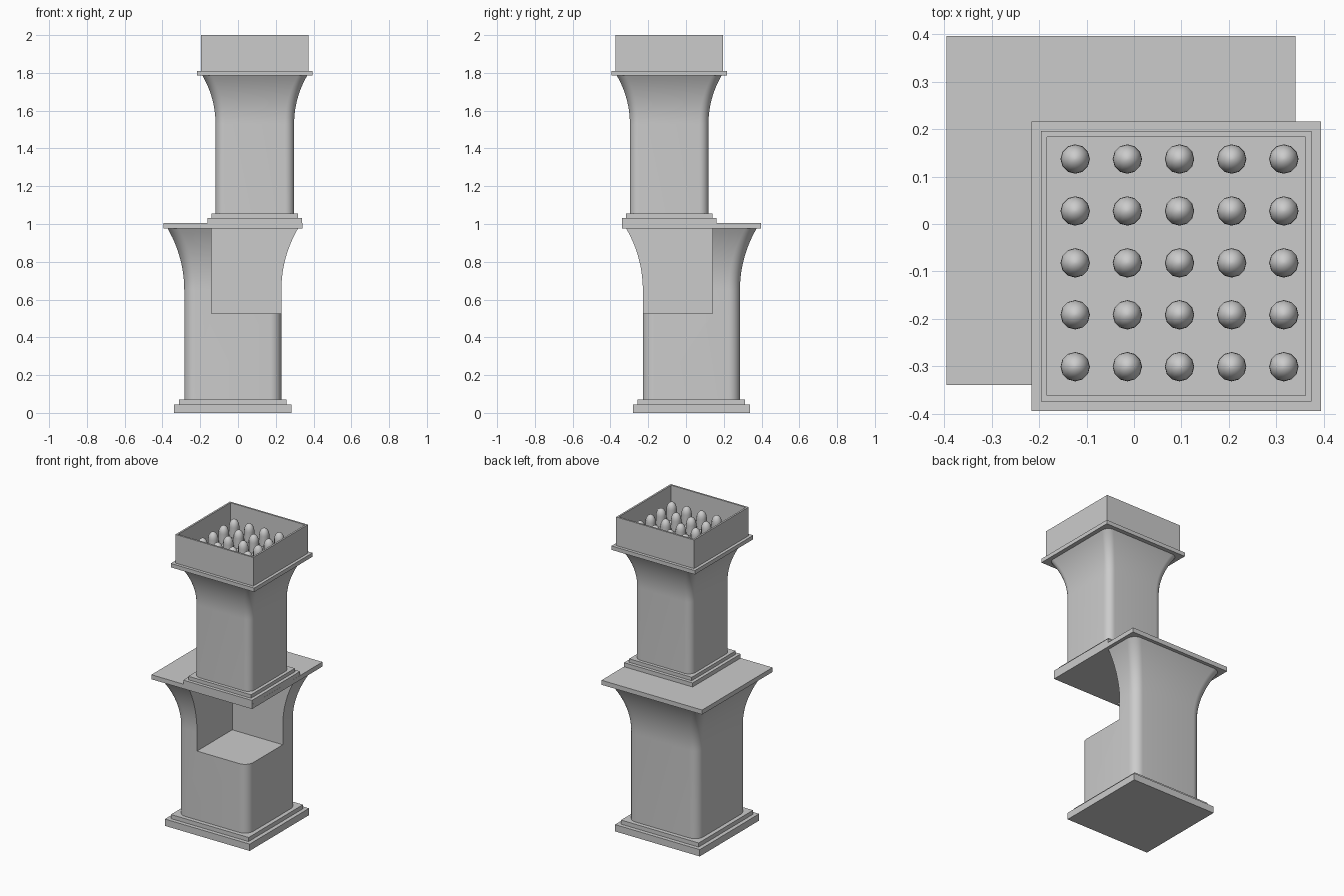
import bpy, bmesh, math

if "Cube" in bpy.data.objects:
    bpy.data.objects.remove(bpy.data.objects["Cube"])

LOWER = (-0.0275, 0.0285)   # centre of the lower pillar
UPPER = (0.089, -0.089)     # centre of the upper pillar


def make_object(name, bm, smooth=False):
    bmesh.ops.recalc_face_normals(bm, faces=bm.faces)
    mesh = bpy.data.meshes.new(name)
    bm.to_mesh(mesh)
    bm.free()
    ob = bpy.data.objects.new(name, mesh)
    bpy.context.collection.objects.link(ob)
    if smooth:
        smooth_object(ob)
    return ob


def activate(ob):
    bpy.ops.object.select_all(action='DESELECT')
    ob.select_set(True)
    bpy.context.view_layer.objects.active = ob


def smooth_object(ob):
    activate(ob)
    bpy.ops.object.shade_smooth_by_angle(angle=math.radians(30))


def box_mesh(x0, x1, y0, y1, z0, z1):
    bm = bmesh.new()
    bmesh.ops.create_cube(bm, size=1)
    for v in bm.verts:
        v.co = (x1 if v.co.x > 0 else x0, y1 if v.co.y > 0 else y0, z1 if v.co.z > 0 else z0)
    return bm


def slab(centre, half, z0, z1):
    x, y = centre
    return box_mesh(x - half, x + half, y - half, y + half, z0, z1)


def loft(rings):
    """Skin a stack of closed rings and cap both ends."""
    bm = bmesh.new()
    rows = [[bm.verts.new(p) for p in ring] for ring in rings]
    n = len(rows[0])
    for a, b in zip(rows, rows[1:]):
        for i in range(n):
            j = (i + 1) % n
            bm.faces.new((a[i], a[j], b[j], b[i]))
    bm.faces.new(rows[0][::-1])
    bm.faces.new(rows[-1])
    return bm


def rounded_square(centre, half, radius, z, steps=8):
    pts = []
    for q, (sx, sy) in enumerate(((1, 1), (-1, 1), (-1, -1), (1, -1))):
        for i in range(steps + 1):
            a = (q + i / steps) * math.pi / 2
            pts.append((centre[0] + sx * (half - radius) + radius * math.cos(a),
                        centre[1] + sy * (half - radius) + radius * math.sin(a), z))
    return pts


def flared_shaft(centre, half, top_half, radius, z0, z_flare, z1):
    h, d = z1 - z_flare, top_half - half
    arc = (h * h + d * d) / (2 * d)
    rings = [rounded_square(centre, half, radius, z0)]
    for i in range(15):
        z = h * i / 14
        off = arc - math.sqrt(arc * arc - z * z)
        rings.append(rounded_square(centre, half + off, radius, z_flare + z))
    return loft(rings)


# Lower pillar: stepped base, flared shaft, top plate
make_object("lower_base", slab(LOWER, 0.31, 0, 0.045))
make_object("lower_base_step", slab(LOWER, 0.284, 0.045, 0.072))
lower_shaft = make_object("lower_shaft", flared_shaft(LOWER, 0.257, 0.345, 0.06, 0.072, 0.65, 0.976))
make_object("lower_top_plate", slab(LOWER, 0.368, 0.976, 1.006))

# Corner notch cut out of the lower shaft
cutter = make_object("notch_cutter", box_mesh(-0.14, 0.8, -0.8, 0.14, 0.527, 1.2))
cutter.hide_render = True
mod = lower_shaft.modifiers.new("notch", 'BOOLEAN')
mod.object = cutter
mod.operation = 'DIFFERENCE'
mod.solver = 'EXACT'
activate(lower_shaft)
bpy.ops.object.modifier_apply(modifier="notch")
bpy.data.objects.remove(cutter)
smooth_object(lower_shaft)

# Upper pillar: same design, smaller, on the front right corner
make_object("upper_base", slab(UPPER, 0.251, 0.998, 1.033))
make_object("upper_base_step", slab(UPPER, 0.229, 1.033, 1.056))
make_object("upper_shaft", flared_shaft(UPPER, 0.208, 0.277, 0.048, 1.056, 1.53, 1.785), True)
make_object("upper_top_plate", slab(UPPER, 0.305, 1.785, 1.811))

# Open tray on top
bm = slab(UPPER, 0.285, 1.811, 2.0)
top = [f for f in bm.faces if f.calc_center_median().z > 1.99]
bmesh.ops.inset_individual(bm, faces=top, thickness=0.017)
pit = bmesh.ops.extrude_discrete_faces(bm, faces=top)["faces"]
for v in pit[0].verts:
    v.co.z = 1.815
make_object("tray", bm)

# Grid of round-topped pegs in the tray
bm = None
for row in range(5):
    for col in range(5):
        cx, cy = -0.124 + 0.11 * col, 0.137 - 0.1095 * row
        profile = [(0.031, 1.812), (0.031, 1.88)]
        for k in range(1, 6):
            a = k * math.pi / 12
            profile.append((0.031 * math.cos(a), 1.88 + 0.046 * math.sin(a)))
        profile.append((0.002, 1.926))
        rings = [[(cx + r * math.cos(t * math.pi / 6), cy + r * math.sin(t * math.pi / 6), z)
                  for t in range(12)] for r, z in profile]
        make_object(f"peg_{row}_{col}", loft(rings), True)
